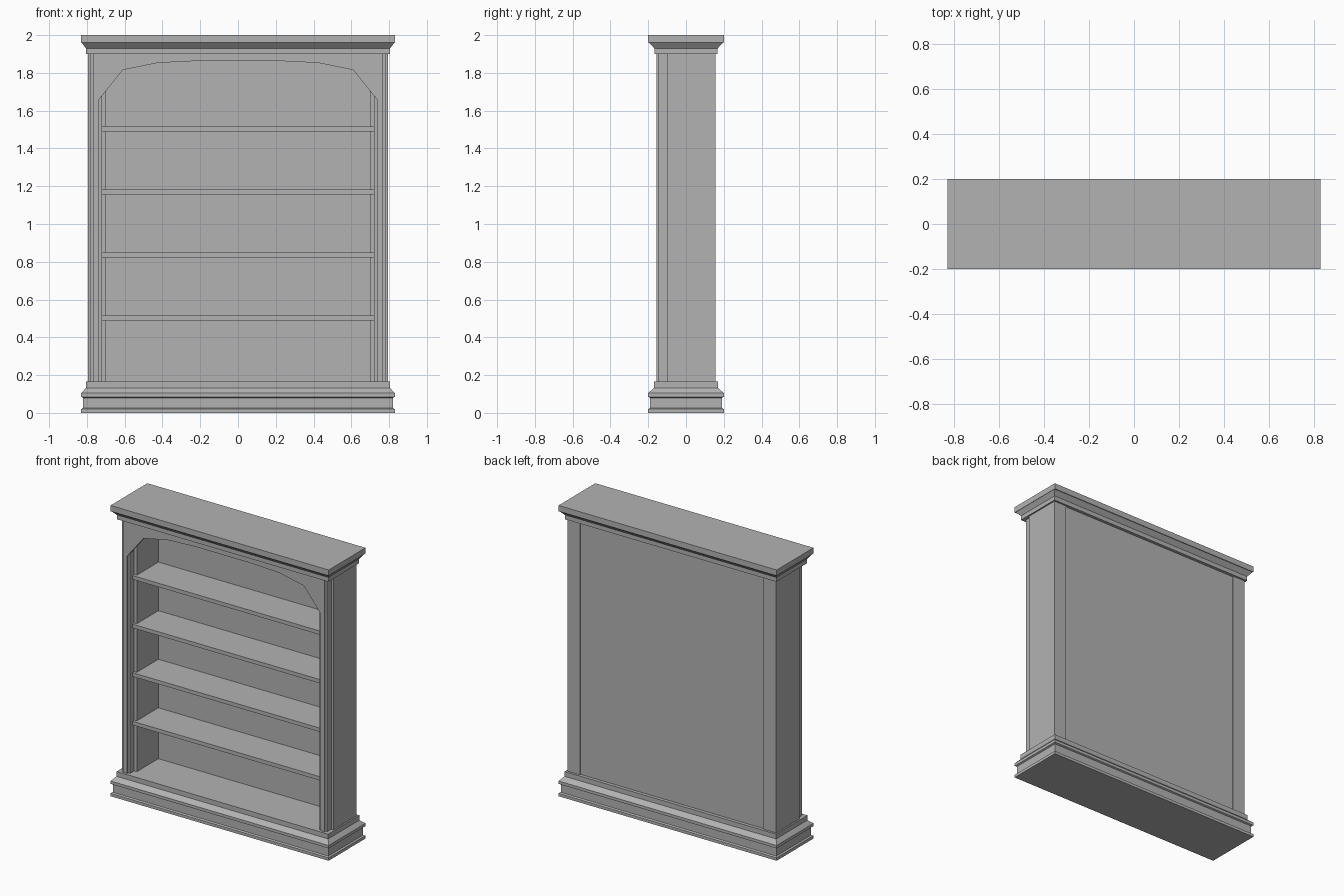
import bpy
import bmesh

cube = bpy.data.objects.get("Cube")
if cube:
    bpy.data.objects.remove(cube, do_unlink=True)

paint = bpy.data.materials.new("plain_grey")
paint.use_nodes = True
GREY = (0.45, 0.45, 0.45, 1)
paint.diffuse_color = GREY
paint.node_tree.nodes["Principled BSDF"].inputs["Base Color"].default_value = GREY


def finish(name, bm):
    bmesh.ops.recalc_face_normals(bm, faces=bm.faces[:])
    mesh = bpy.data.meshes.new(name)
    bm.to_mesh(mesh)
    bm.free()
    mesh.materials.append(paint)
    obj = bpy.data.objects.new(name, mesh)
    bpy.context.collection.objects.link(obj)
    return obj


def box(name, x0, x1, y0, y1, z0, z1):
    bm = bmesh.new()
    bmesh.ops.create_cube(bm, size=1)
    for v in bm.verts:
        v.co.x = x1 if v.co.x > 0 else x0
        v.co.y = y1 if v.co.y > 0 else y0
        v.co.z = z1 if v.co.z > 0 else z0
    return finish(name, bm)


def moulding(name, profile):
    """Stack rectangular rings (height, half width, half depth) into a solid."""
    bm = bmesh.new()
    rings = [[bm.verts.new((sx * hx, sy * hy, z))
              for sx, sy in ((-1, -1), (1, -1), (1, 1), (-1, 1))]
             for z, hx, hy in profile]
    for low, high in zip(rings, rings[1:]):
        for i in range(4):
            j = (i + 1) % 4
            bm.faces.new((low[i], low[j], high[j], high[i]))
    bm.faces.new(rings[0])
    bm.faces.new(rings[-1])
    return finish(name, bm)


FLOOR, CEILING = 0.165, 1.9

# Moulded base and cornice
moulding("base", [
    (0, 0.83, 0.2), (0.02, 0.83, 0.2), (0.026, 0.82, 0.19),
    (0.08, 0.82, 0.19), (0.085, 0.83, 0.2), (0.105, 0.83, 0.2),
    (0.132, 0.805, 0.17), (FLOOR, 0.805, 0.17)])
moulding("cornice", [
    (CEILING, 0.805, 0.168), (1.93, 0.805, 0.168),
    (1.96, 0.828, 0.195), (1.96, 0.83, 0.2), (2, 0.83, 0.2)])

# Side boards and the stepped posts in front of them
for side, s in (("left", 1), ("right", -1)):
    for part, inner, outer, front, back in (
            ("side_board", 0.7, 0.795, -0.1, 0.155),
            ("post", 0.72, 0.78, -0.145, -0.1)):
        x0, x1 = sorted((s * inner, s * outer))
        box(f"{side}_{part}", x0, x1, front, back, FLOOR, CEILING)

# Recessed back panel
box("back_panel", -0.7, 0.7, 0.135, 0.147, FLOOR, CEILING)

# Shelves, with a nose that overlaps the side boards
for i in range(4):
    top = 0.515 + i * 0.334
    box(f"shelf_{i + 1}", -0.7, 0.7, -0.1, 0.135, top - 0.026, top)
    box(f"shelf_nose_{i + 1}", -0.72, 0.72, -0.12, -0.1, top - 0.026, top)

# Face frame with faceted arch, extruded from one outline
half = [(0.765, CEILING), (0.765, FLOOR), (0.735, FLOOR), (0.735, 1.66),
        (0.61, 1.815), (0.425, 1.853), (0.22, 1.863)]
outline = half + [(-x, z) for x, z in reversed(half)]
bm = bmesh.new()
face = bm.faces.new([bm.verts.new((x, -0.155, z)) for x, z in outline])
extruded = bmesh.ops.extrude_face_region(bm, geom=[face], use_keep_orig=True)
for v in extruded["geom"]:
    if isinstance(v, bmesh.types.BMVert):
        v.co.y = -0.135
finish("arched_face_frame", bm)
